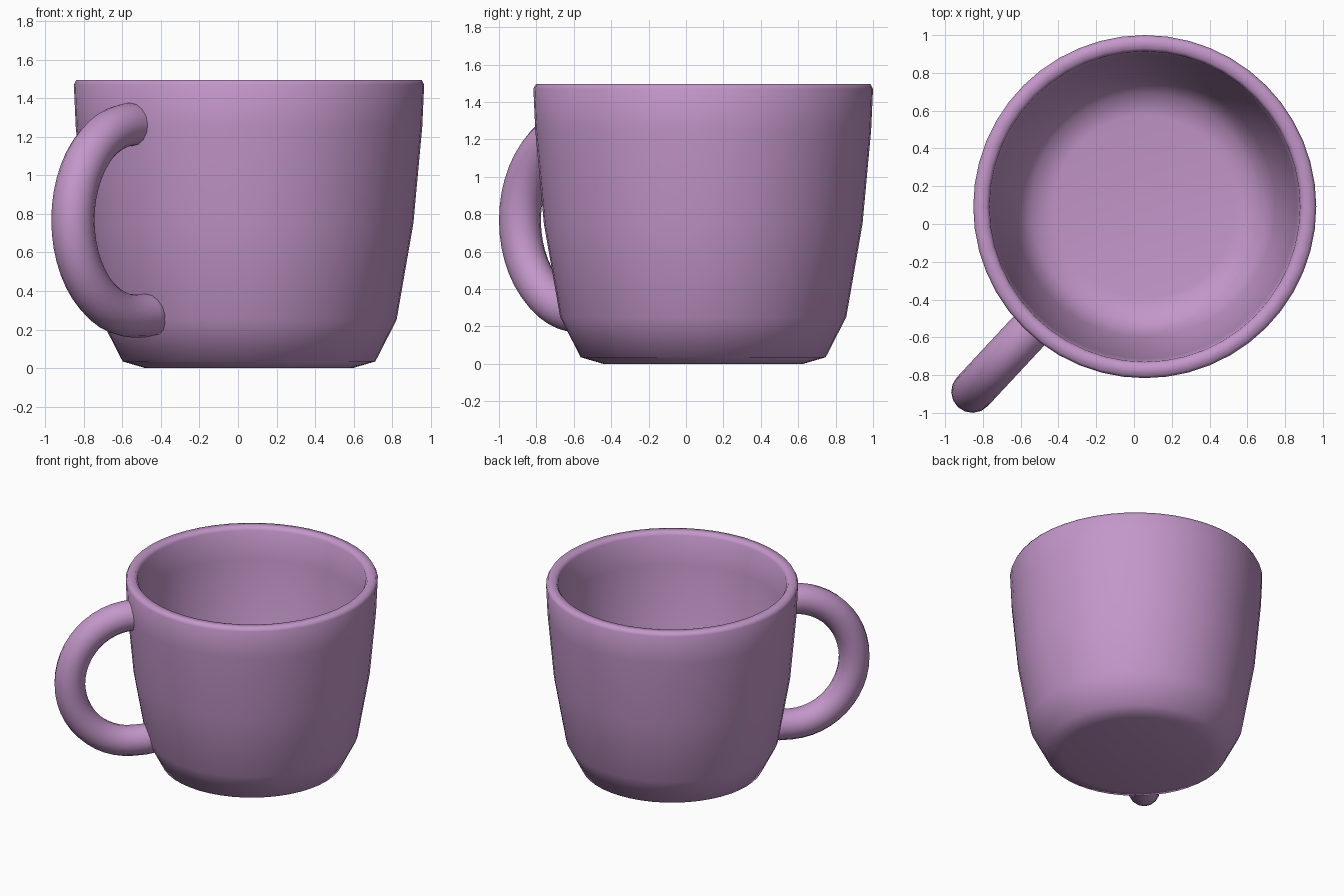
import bpy, bmesh, math
from mathutils import Vector

if "Cube" in bpy.data.objects:
    bpy.data.objects.remove(bpy.data.objects["Cube"])

CX, CY = 0.057, 0.092             # mug axis
ANGLE = math.atan2(-0.98, -0.913)  # handle direction

mat = bpy.data.materials.new("mauve_glaze")
mat.diffuse_color = (0.55, 0.31, 0.59, 1)
mat.use_nodes = True
mat.node_tree.nodes["Principled BSDF"].inputs["Base Color"].default_value = mat.diffuse_color


def finish(bm, name):
    bmesh.ops.recalc_face_normals(bm, faces=bm.faces)
    for f in bm.faces:
        f.smooth = True
    me = bpy.data.meshes.new(name)
    bm.to_mesh(me)
    bm.free()
    me.materials.append(mat)
    ob = bpy.data.objects.new(name, me)
    bpy.context.collection.objects.link(ob)
    return ob


def skin(bm, rings):
    n = len(rings[0])
    for a, b in zip(rings, rings[1:]):
        for i in range(n):
            j = (i + 1) % n
            bm.faces.new((a[i], a[j], b[j], b[i]))
    bm.faces.new(rings[0])
    bm.faces.new(rings[-1])


# Cup: profile (radius, z) from the base, over the rim, down to the inner floor
profile = [(0.535, 0), (0.655, 0.035), (0.765, 0.25), (0.852, 0.75),
           (0.898, 1.25), (0.908, 1.47), (0.895, 1.495), (0.838, 1.495),
           (0.822, 1.47), (0.805, 1.25), (0.692, 0.32),
           (0.60, 0.16), (0.48, 0.14)]
SIDES = 48
bm = bmesh.new()
rings = [[bm.verts.new((CX + r * math.cos(2 * math.pi * i / SIDES),
                        CY + r * math.sin(2 * math.pi * i / SIDES), z))
          for i in range(SIDES)] for r, z in profile]
skin(bm, rings)
finish(bm, "cup_body")

# Handle: round tube along a half ellipse, ends buried in the cup wall
path = [(0.85, 1.262)]
for k in range(25):
    t = math.pi / 2 - math.pi * k / 24
    path.append((0.875 + 0.464 * math.cos(t), 0.768 + 0.497 * math.sin(t)))
path += [(0.79, 0.272), (0.69, 0.287)]
out = Vector((math.cos(ANGLE), math.sin(ANGLE), 0))
side = Vector((-out.y, out.x, 0))
up = Vector((0, 0, 1))
pts = [Vector((CX, CY, 0)) + out * s + up * z for s, z in path]
TUBE, N = 0.112, 16
bm = bmesh.new()
rings = []
for i, p in enumerate(pts):
    tan = (pts[min(i + 1, len(pts) - 1)] - pts[max(i - 1, 0)]).normalized()
    nor = tan.cross(side)
    rings.append([bm.verts.new(p + TUBE * (math.cos(a) * nor + math.sin(a) * side))
                  for a in (2 * math.pi * k / N for k in range(N))])
skin(bm, rings)
finish(bm, "handle")
